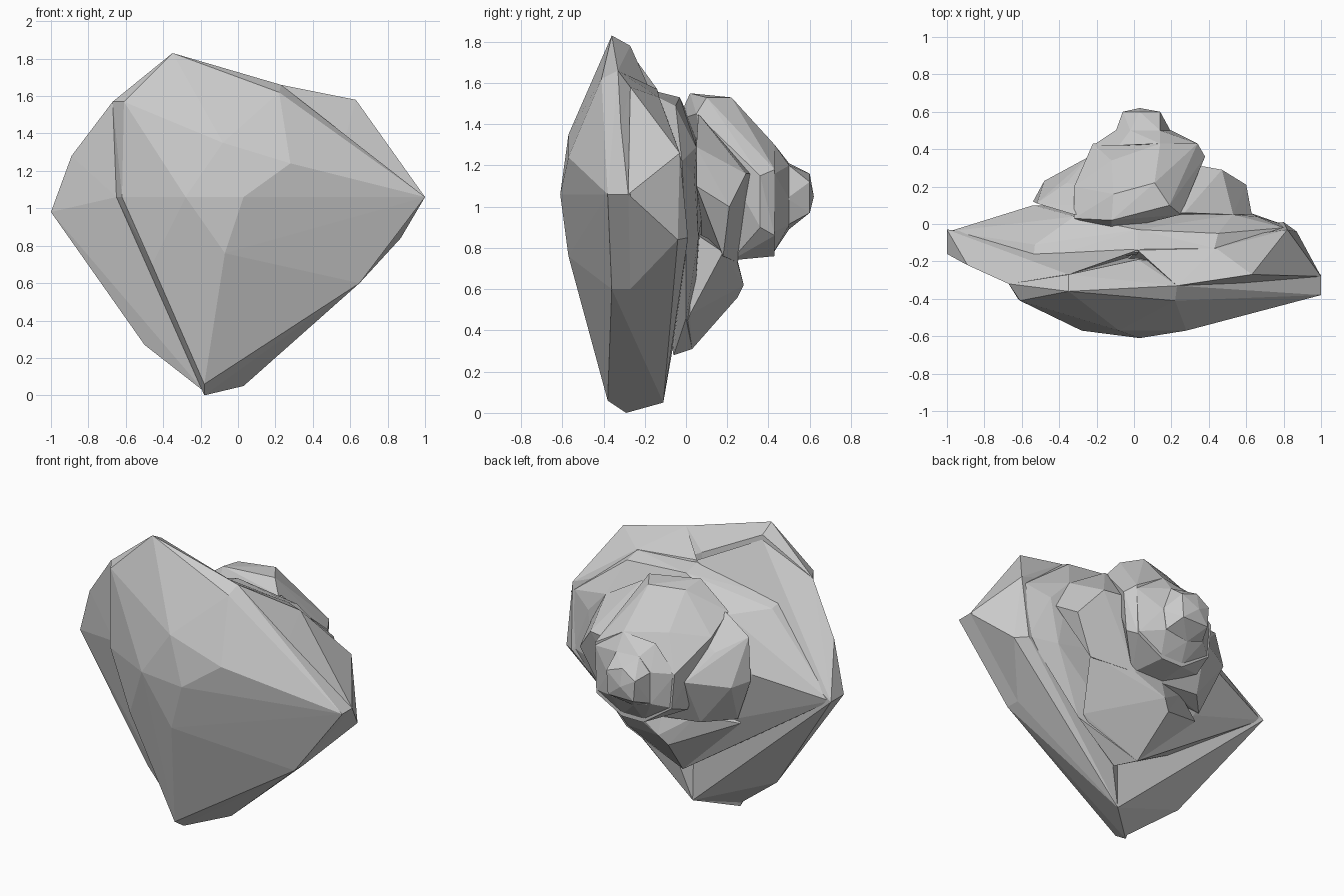
import bpy, bmesh


def chunk(name, pts):
    """A faceted stone block: the convex hull of a few corner points."""
    bm = bmesh.new()
    for p in pts:
        bm.verts.new(p)
    bmesh.ops.convex_hull(bm, input=bm.verts)
    loose = [v for v in bm.verts if not v.link_faces]
    bmesh.ops.delete(bm, geom=loose, context='VERTS')
    bmesh.ops.recalc_face_normals(bm, faces=bm.faces)
    me = bpy.data.meshes.new(name)
    bm.to_mesh(me)
    bm.free()
    ob = bpy.data.objects.new(name, me)
    bpy.context.collection.objects.link(ob)
    return ob


# Broad front slab
chunk("front_slab", [
    (.03, -.61, 1.06), (-.28, -.57, 1.06), (.28, -.57, 1.24), (-.08, -.57, 1.35), (-.07, -.57, .76),
    (-.61, -.41, 1.57), (-.62, -.40, 1.06), (-.46, -.43, .70), (-.18, -.38, .06), (-.18, -.29, 0),
    (-.35, -.36, 1.83), (-.35, -.27, 1.78), (.22, -.41, 1.62), (.23, -.33, 1.66), (.56, -.34, 1.33),
    (1, -.38, 1.06), (1, -.27, 1.06), (.65, -.36, .60), (.65, -.27, .60), (.03, -.11, .05),
    (-.67, -.32, 1.57), (-.65, -.32, 1.06), (-.48, -.32, .70), (.02, -.19, 1.60)])

# Left wing behind the slab
chunk("left_wing", [
    (-.67, -.32, 1.57), (-.65, -.32, 1.06), (-.48, -.31, .70), (-.89, -.22, 1.28), (-1, -.16, .98),
    (-1, -.03, .98), (-.50, -.20, .27), (-.54, -.20, 1.47), (.02, -.14, 1.57), (-.35, -.27, 1.75),
    (-.45, -.14, .60), (-.18, -.29, .02), (.03, -.11, .05)])

# Right wing behind the slab
chunk("right_wing", [
    (.02, -.14, 1.57), (.44, -.13, 1.53), (.63, -.27, 1.58), (.23, -.33, 1.66), (.56, -.33, 1.33),
    (.82, -.03, 1.26), (1, -.28, 1.06), (.87, -.04, .84), (.80, .01, .85), (.65, -.27, .60),
    (.10, -.07, .28), (.03, -.11, .05), (-.1, -.25, 1.0)])

# Low layer that joins the wings to the step
chunk("base_layer", [
    (-.99, -.04, .98), (-.70, .0, 1.05), (-.54, -.21, 1.45), (-.53, -.11, 1.42), (-.54, .10, 1.08),
    (-.45, -.13, .60), (.02, -.15, 1.56), (.43, -.13, 1.53), (.45, -.05, 1.49), (.02, -.03, 1.53),
    (.79, .0, .86), (.80, -.02, 1.22), (.66, .04, 1.15), (.62, .06, .85), (.42, .0, .46),
    (.10, -.06, .28), (.0, .03, .31), (-.40, .06, .75), (-.32, .04, 1.38), (.53, .05, 1.29)])

# Lower tongue under the step
chunk("tongue", [
    (.10, -.06, .28), (.0, .03, .31), (-.05, .25, .56), (.0, .28, .62), (-.42, .05, .72),
    (-.20, .18, .76), (.20, .25, .73), (.40, .02, .48), (.48, .18, .78), (.0, .24, .78),
    (-.3, 0, .9), (.3, 0, .9)])

# Middle step around the knob
chunk("middle_step", [
    (-.54, .12, 1.05), (-.52, .11, 1.32), (-.48, .23, 1.03), (-.24, .36, 1.05), (-.32, .05, 1.40),
    (.27, .06, 1.45), (-.36, .22, 1.22), (.53, .05, 1.29), (.63, .05, 1.10), (.60, .21, 1.0),
    (.47, .29, 1.16), (.36, .31, 1.16), (.48, .18, .76), (-.27, .24, .76), (-.42, .08, .76),
    (.20, .25, .73), (.0, .25, .73)])

# Upper knob
chunk("knob", [
    (-.12, .02, 1.55), (.19, .10, 1.53), (-.11, .16, 1.53), (.11, .22, 1.53), (-.32, .03, 1.40),
    (.25, .05, 1.45), (-.12, -.04, 1.42), (-.32, .20, 1.30), (-.24, .36, 1.10), (-.22, .43, 1.12),
    (-.12, .34, 1.33), (.12, .36, 1.33), (.14, .43, 1.30), (.34, .43, 1.18), (.38, .36, 1.15),
    (.36, .36, .90), (.33, .43, .86), (-.20, .43, .90), (-.22, .30, .85), (0, .43, .76),
    (.15, .43, .76), (0, .22, .74), (.20, .22, .74)])

# Tapering collar between knob and tip
chunk("collar", [
    (-.22, .42, 1.12), (-.08, .42, 1.28), (.14, .43, 1.30), (.34, .43, 1.16), (.32, .43, .88),
    (.15, .42, .77), (0, .42, .77), (-.20, .42, .90), (-.10, .50, 1.13), (-.02, .50, 1.21),
    (.14, .50, 1.20), (.20, .50, 1.04), (.18, .50, .91), (.02, .50, .89), (-.10, .50, .93)])

# Small rear tip
chunk("rear_tip", [
    (-.10, .49, 1.13), (-.02, .50, 1.21), (.14, .50, 1.20), (.20, .49, 1.04), (.18, .49, .91),
    (.02, .50, .89), (-.10, .49, .93), (-.06, .60, 1.10), (.03, .60, 1.16), (.14, .60, 1.12),
    (.13, .60, .97), (.03, .62, 1.05), (-.05, .60, .97)])
